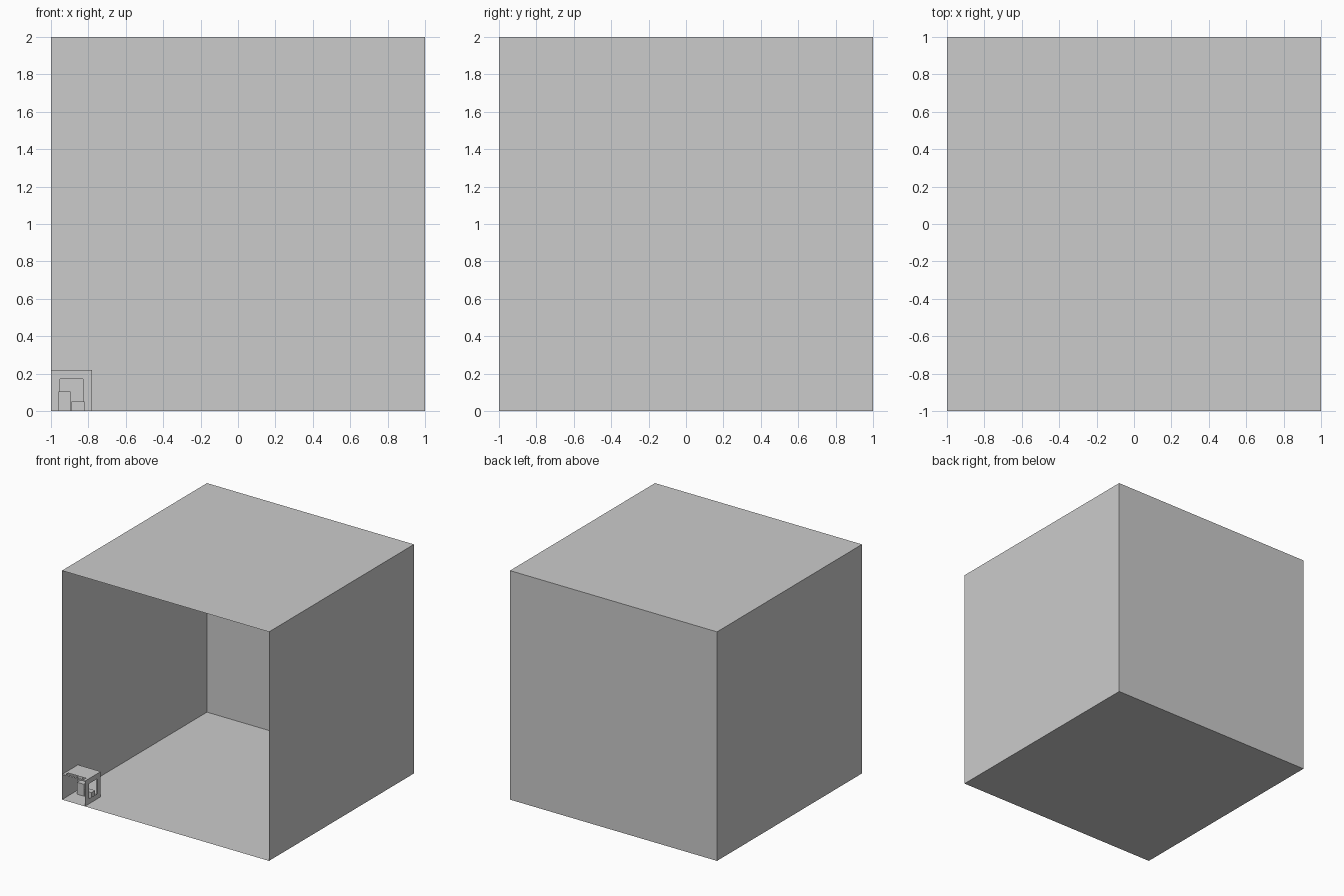
import bpy, bmesh, math
from mathutils import Vector

if "Cube" in bpy.data.objects:
    bpy.data.objects.remove(bpy.data.objects["Cube"])


def finish(name, bm):
    mesh = bpy.data.meshes.new(name)
    bm.to_mesh(mesh)
    bm.free()
    ob = bpy.data.objects.new(name, mesh)
    bpy.context.collection.objects.link(ob)
    return ob


def box(name, lo, hi, open_front=False):
    bm = bmesh.new()
    bmesh.ops.create_cube(bm, size=1)
    for v in bm.verts:
        v.co = Vector([(a + b) / 2 + c * (b - a) for a, b, c in zip(lo, hi, v.co)])
    if open_front:
        bm.normal_update()
        bmesh.ops.delete(bm, geom=[f for f in bm.faces if f.normal.y < -0.9],
                         context='FACES_ONLY')
    return finish(name, bm)


def rect(u0, u1, v0, v1):
    return [(u0, v0), (u1, v0), (u1, v1), (u0, v1)]


def panel(name, loops, place):
    # flat sheet: first loop is the outline, further loops are openings
    bm = bmesh.new()
    edges = []
    for loop in loops:
        vs = [bm.verts.new(place(u, v)) for u, v in loop]
        edges += [bm.edges.new((vs[i - 1], vs[i])) for i in range(len(vs))]
    bmesh.ops.triangle_fill(bm, use_beauty=True, use_dissolve=False, edges=edges)
    bmesh.ops.recalc_face_normals(bm, faces=bm.faces)
    return finish(name, bm)


# large thin shell, open at the front
box("outer_shell", (-1, -1, 0), (1, 1, 2), open_front=True)

# small booth in the front left corner
S = 0.22
L, R, F, B = -1, -1 + S, -1, -1 + S
panel("booth_floor", [rect(L, R, F, B)], lambda u, v: (u, v, 0.001))
panel("booth_roof", [rect(L, R, F, B), rect(-0.975, -0.805, -0.98, -0.95)],
      lambda u, v: (u, v, S))

# side walls with matching windows
window = rect(-0.945, -0.83, 0.045, 0.175)
for name, x in (("booth_left_wall", L + 0.001), ("booth_right_wall", R)):
    panel(name, [rect(F, B, 0, S), window], lambda u, v, x=x: (x, u, v))

# back wall with a round-cornered doorway
a, b, top, r = -0.955, -0.825, 0.175, 0.012
arch = [(L, 0), (a, 0)]
for cx, start in ((a + r, 180), (b - r, 90)):
    for i in range(5):
        t = math.radians(start - 22.5 * i)
        arch.append((cx + r * math.cos(t), top - r + r * math.sin(t)))
arch += [(b, 0), (R, 0), (R, S), (L, S)]
panel("booth_back_wall", [arch], lambda u, v: (u, B, v))

# furniture
box("tall_cabinet", (-0.96, -0.85, 0), (-0.895, -0.80, 0.105))
box("low_seat", (-0.89, -0.85, 0), (-0.835, -0.80, 0.052))
box("seat_end", (-0.835, -0.85, 0), (-0.82, -0.80, 0.052))
